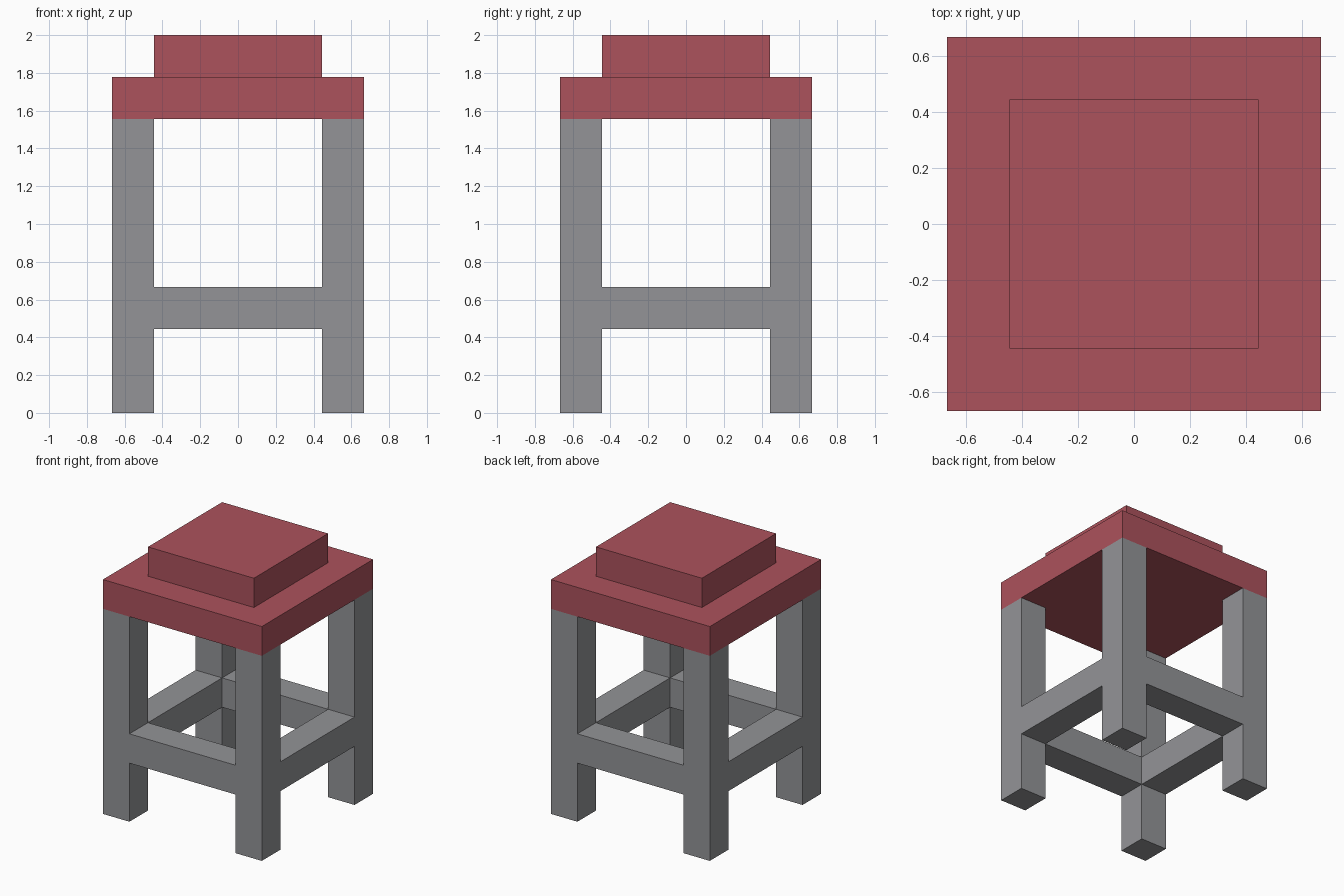
import bpy
import bmesh
from mathutils import Matrix, Vector

if "Cube" in bpy.data.objects:
    bpy.data.objects.remove(bpy.data.objects["Cube"])

U = 2 / 9           # module: every thickness is one unit
OUT, IN = 3 * U, 2 * U


def material(name, rgb):
    m = bpy.data.materials.new(name)
    m.diffuse_color = (*rgb, 1)
    m.use_nodes = True
    m.node_tree.nodes["Principled BSDF"].inputs["Base Color"].default_value = m.diffuse_color
    return m


red = material("muted red", (0.413, 0.084, 0.107))
grey = material("mid grey", (0.292, 0.296, 0.309))


def box(name, lo, hi, mat):
    """Axis-aligned box between two corners."""
    lo, hi = Vector(lo), Vector(hi)
    bm = bmesh.new()
    bmesh.ops.create_cube(bm, size=1, matrix=Matrix.Translation((lo + hi) / 2)
                          @ Matrix.Diagonal((*(hi - lo), 1)))
    mesh = bpy.data.meshes.new(name)
    bm.to_mesh(mesh)
    bm.free()
    mesh.materials.append(mat)
    obj = bpy.data.objects.new(name, mesh)
    bpy.context.collection.objects.link(obj)
    return obj


# Seat slab and raised cushion
box("seat", (-OUT, -OUT, 7 * U), (OUT, OUT, 8 * U), red)
box("cushion", (-IN, -IN, 8 * U), (IN, IN, 9 * U), red)

# Four square legs flush with the seat corners
for yname, y in (("front", -OUT), ("back", IN)):
    for xname, x in (("left", -OUT), ("right", IN)):
        box(f"{yname}_{xname}_leg", (x, y, 0), (x + U, y + U, 7 * U), grey)

# Stretcher rails joining the legs
for names, a in ((("front", "left"), -OUT), (("back", "right"), IN)):
    box(f"{names[0]}_rail", (-IN, a, 2 * U), (IN, a + U, 3 * U), grey)
    box(f"{names[1]}_rail", (a, -IN, 2 * U), (a + U, IN, 3 * U), grey)
